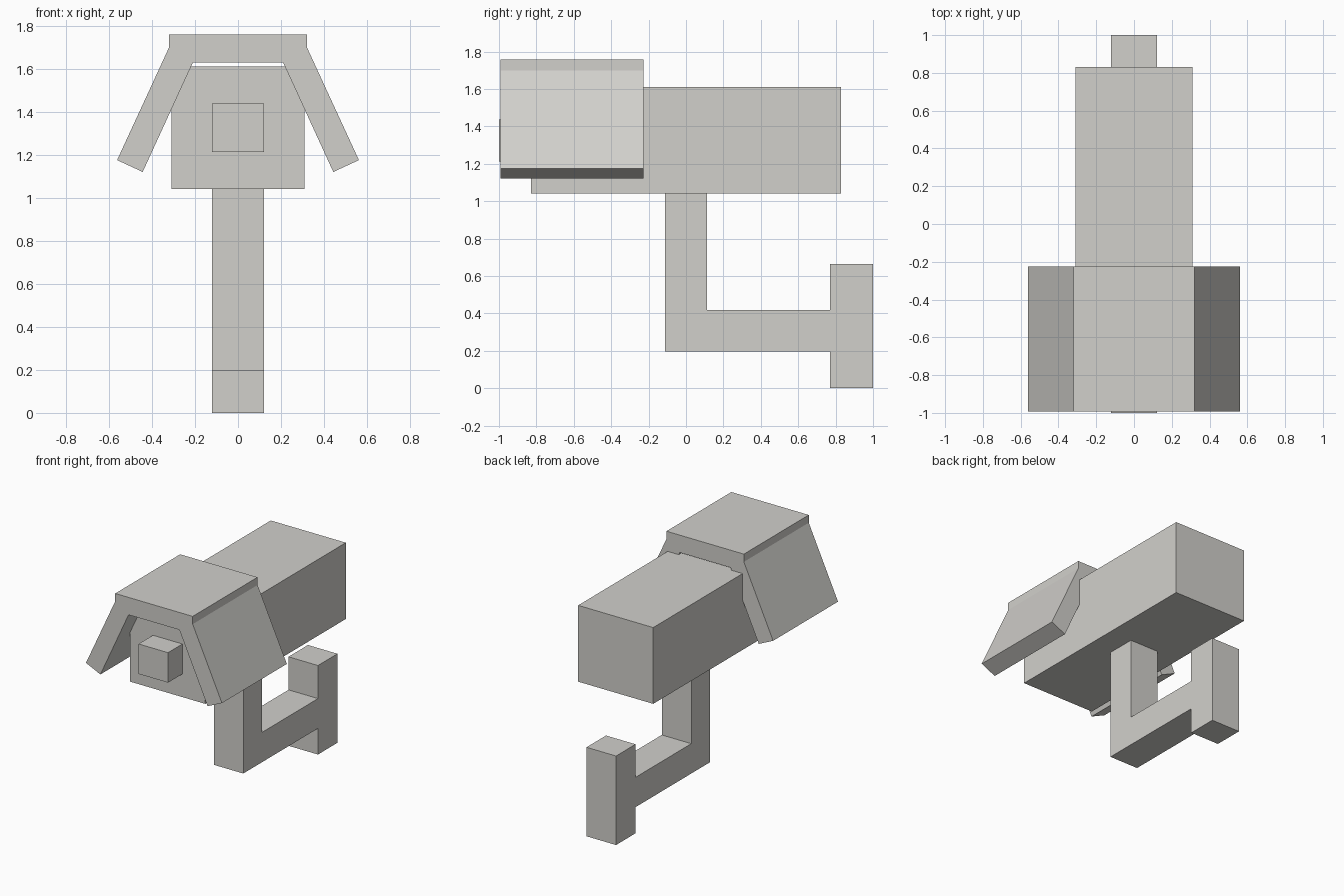
import bpy, bmesh

if "Cube" in bpy.data.objects:
    bpy.data.objects.remove(bpy.data.objects["Cube"])

grey = bpy.data.materials.new("warm light grey")
grey.diffuse_color = (0.64, 0.63, 0.60, 1)
grey.use_nodes = True
grey.node_tree.nodes["Principled BSDF"].inputs["Base Color"].default_value = grey.diffuse_color


def extrude(name, profile, axis, start, end):
    """Prism from a 2D profile: (y, z) along x, or (x, z) along y."""
    bm = bmesh.new()

    def point(a, b, d):
        return (d, a, b) if axis == "x" else (a, d, b)

    face = bm.faces.new([bm.verts.new(point(a, b, start)) for a, b in profile])
    moved = bmesh.ops.extrude_face_region(bm, geom=[face], use_keep_orig=True)
    verts = [v for v in moved["geom"] if isinstance(v, bmesh.types.BMVert)]
    bmesh.ops.translate(bm, verts=verts, vec=point(0, 0, end - start))
    bmesh.ops.recalc_face_normals(bm, faces=bm.faces[:])
    mesh = bpy.data.meshes.new(name)
    bm.to_mesh(mesh)
    bm.free()
    mesh.materials.append(grey)
    obj = bpy.data.objects.new(name, mesh)
    bpy.context.collection.objects.link(obj)
    return obj


def rect(a0, a1, b0, b1):
    return [(a0, b0), (a1, b0), (a1, b1), (a0, b1)]


# Camera housing and square lens
extrude("camera_body", rect(-0.31, 0.31, 1.04, 1.61), "y", -0.83, 0.83)
extrude("lens", rect(-0.122, 0.122, 1.213, 1.437), "y", -1.0, -0.83)

# Sun hood: flat top with two splayed sides, mirrored profile
half = [(0.21, 1.628), (0.443, 1.12), (0.562, 1.175), (0.32, 1.70), (0.32, 1.758)]
extrude("sun_hood", half + [(-x, z) for x, z in reversed(half)], "y", -0.992, -0.226)

# Bent mounting arm and wall plate
arm = [(-0.112, 1.04), (-0.112, 0.195), (0.77, 0.195), (0.77, 0.418),
       (0.112, 0.418), (0.112, 1.04)]
extrude("mount_arm", arm, "x", -0.122, 0.122)
extrude("wall_plate", rect(0.77, 1.0, 0.0, 0.665), "x", -0.122, 0.122)
